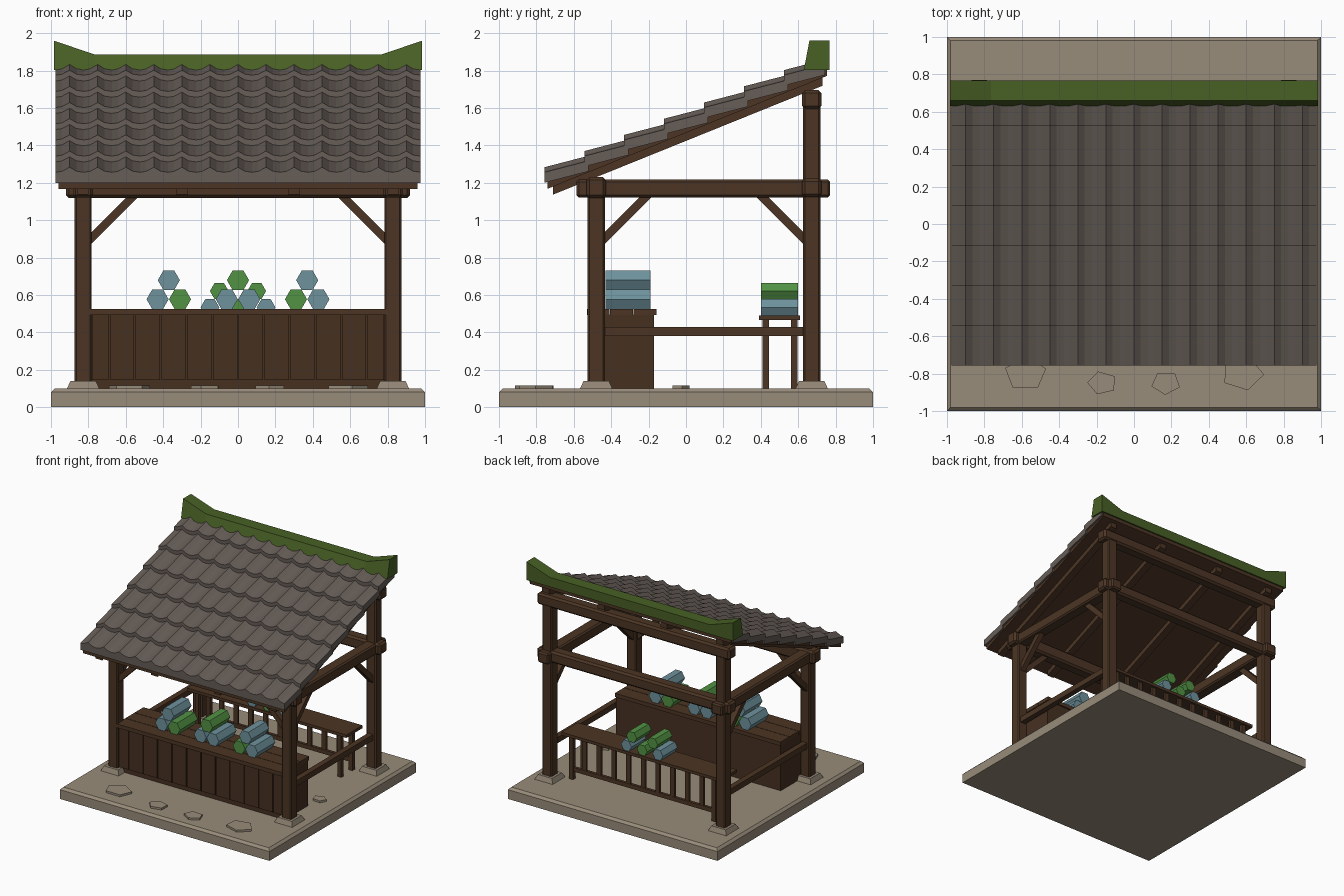
import bpy, bmesh, math
from mathutils import Vector, Matrix

if "Cube" in bpy.data.objects:
    bpy.data.objects.remove(bpy.data.objects["Cube"])


def material(name, rgb):
    m = bpy.data.materials.new(name)
    lin = [((c / 255 + 0.055) / 1.055) ** 2.4 for c in rgb]
    m.diffuse_color = (*lin, 1)
    m.use_nodes = True
    m.node_tree.nodes["Principled BSDF"].inputs["Base Color"].default_value = m.diffuse_color
    return m


WOOD = material("brown_wood", (76, 53, 36))
PANEL = material("dark_counter_wood", (70, 48, 32))
STONE = material("tan_stone", (152, 140, 122))
FOOT = material("grey_stone", (144, 132, 115))
TILE = material("grey_tile", (102, 93, 87))
RIDGE = material("moss_green", (72, 96, 36))
BLUE = material("blue_cloth", (110, 146, 156))
GREEN = material("green_cloth", (82, 146, 68))


def finish(name, bm, mat, bevel=0):
    bmesh.ops.recalc_face_normals(bm, faces=bm.faces)
    me = bpy.data.meshes.new(name)
    bm.to_mesh(me)
    bm.free()
    me.materials.append(mat)
    ob = bpy.data.objects.new(name, me)
    bpy.context.collection.objects.link(ob)
    if bevel:
        mod = ob.modifiers.new("chamfer", 'BEVEL')
        mod.width = bevel
        mod.segments = 1
    return ob


def box(name, x, y, z, mat=WOOD, bevel=0):
    """Box from (min, max) ranges."""
    bm = bmesh.new()
    bmesh.ops.create_cube(bm, size=1)
    for v in bm.verts:
        v.co = [r[0] + (c + 0.5) * (r[1] - r[0]) for c, r in zip(v.co, (x, y, z))]
    return finish(name, bm, mat, bevel)


def loft(name, a, b, mat, bevel=0):
    """Solid between two matching outlines."""
    bm = bmesh.new()
    va, vb = ([bm.verts.new(p) for p in ring] for ring in (a, b))
    bm.faces.new(va)
    bm.faces.new(vb[::-1])
    for i in range(len(a)):
        j = (i + 1) % len(a)
        bm.faces.new((va[i], va[j], vb[j], vb[i]))
    return finish(name, bm, mat, bevel)


def rect(cx, cy, h, z):
    return [(cx + sx * h, cy + sy * h, z) for sx, sy in ((-1, -1), (1, -1), (1, 1), (-1, 1))]


def yz_prism(name, pts, x0, x1, mat):
    return loft(name, [(x0, y, z) for y, z in pts], [(x1, y, z) for y, z in pts], mat)


def strut(name, p, q, t):
    """Square bar between two points."""
    p, q = Vector(p), Vector(q)
    d = q - p
    bm = bmesh.new()
    bmesh.ops.create_cube(bm, size=1)
    bmesh.ops.scale(bm, vec=(t, t, d.length), verts=bm.verts)
    rot = d.to_track_quat('Z', 'Y').to_matrix().to_4x4()
    bmesh.ops.transform(bm, matrix=Matrix.Translation((p + q) / 2) @ rot, verts=bm.verts)
    return finish(name, bm, WOOD)


# Ground slab with chamfered top edge
box("ground_slab", (-1, 1), (-1, 1), (0, 0.08), STONE)
loft("slab_top", rect(0, 0, 1, 0.08), rect(0, 0, 0.98, 0.1), STONE)

# Stepping stones
for x, y, r, a in ((-0.58, -0.8, 0.115, 0.3), (-0.17, -0.85, 0.08, 0.6), (0.17, -0.85, 0.08, 0.9),
                   (0.58, -0.8, 0.115, 1.2), (0.8, -0.03, 0.06, 0.2)):
    ring = [(x + r * math.cos(a + i * math.tau / 5), y + 0.8 * r * math.sin(a + i * math.tau / 5))
            for i in range(5)]
    loft("stepping_stone", [(*p, 0.09) for p in ring], [(*p, 0.117) for p in ring], STONE)

# Posts, footings, side beams, rails and braces
FY, BY, PX = -0.48, 0.672, 0.828
for s in (-1, 1):
    px = s * PX
    for y, top in ((FY, 1.2), (BY, 1.65)):
        box("post", (px - 0.046, px + 0.046), (y - 0.046, y + 0.046), (0.1, top), WOOD, 0.01)
        loft("post_footing", rect(px, y, 0.086, 0.1), rect(px, y, 0.068, 0.14), FOOT)
    box("side_beam", (px - 0.052, px + 0.052), (-0.585, 0.77), (1.122, 1.217), WOOD, 0.012)
    box("side_rail", (px - 0.024, px + 0.024), (FY, BY), (0.38, 0.43))
    strut("side_brace", (px, FY + 0.03, 0.89), (px, FY + 0.28, 1.14), 0.045)
    strut("side_brace", (px, BY - 0.03, 0.89), (px, BY - 0.28, 1.14), 0.045)
    strut("front_brace", (px - s * 0.03, FY, 0.89), (px - s * 0.28, FY, 1.14), 0.045)

# Cross beams
for name, y, z in (("front_beam", FY, 1.118), ("back_middle_beam", BY, 1.124), ("back_top_beam", BY, 1.595)):
    top = 1.23 if y == FY else z + 0.1
    box(name, (-0.92, 0.92), (y - 0.052, y + 0.052), (z, top), WOOD, 0.016)

# Roof deck and rafters
SLOPE = 0.404


def deck(y):
    return 1.22 + SLOPE * (y + 0.71)


def slab(y0, y1, hi, lo):
    return [(y0, deck(y0) - hi), (y1, deck(y1) - hi), (y1, deck(y1) - lo), (y0, deck(y0) - lo)]


yz_prism("roof_deck", slab(-0.74, 0.755, 0, 0.04), -0.96, 0.96, WOOD)
for x in (-0.83, -0.3, 0.3, 0.83):
    yz_prism("rafter", slab(-0.71, 0.73, 0.03, 0.083), x - 0.032, x + 0.032, WOOD)

# Overlapping rows of wavy tiles
WAVE = ((0, 0.027), (0.036, 0.006), (0.075, 0), (0.108, 0.005))
profile = [(-1.05 + 0.15 * k + dx, h) for k in range(14) for dx, h in WAVE]
profile = [(-0.975, 0)] + [p for p in profile if -0.97 < p[0] < 0.97] + [(0.975, 0)]
for row in range(7):
    y0 = -0.757 + 0.2133 * row
    z0 = 1.2 + 0.0865 * row
    length = 0.235 if row < 6 else 0.22
    dz = 0.26 * length
    bm = bmesh.new()
    grid = []
    for x, h in profile:
        grid.append([bm.verts.new(p) for p in ((x, y0, z0), (x, y0, z0 + 0.056 + h),
                     (x, y0 + length, z0 + 0.056 + h + dz), (x, y0 + length, z0 + dz))])
    for a, b in zip(grid, grid[1:]):
        for i in range(4):
            j = (i + 1) % 4
            bm.faces.new((a[i], a[j], b[j], b[i]))
    bm.faces.new(grid[0])
    bm.faces.new(grid[-1])
    finish("tile_row", bm, TILE)

# Green ridge with upswept ends
bm = bmesh.new()
rings = []
for x, top in ((-0.985, 1.96), (-0.765, 1.885), (0.765, 1.885), (0.985, 1.96)):
    rings.append([bm.verts.new(p) for p in ((x, 0.63, 1.803), (x, 0.66, top), (x, 0.767, top), (x, 0.767, 1.803))])
for a, b in zip(rings, rings[1:]):
    for i in range(4):
        j = (i + 1) % 4
        bm.faces.new((a[i], a[j], b[j], b[i]))
bm.faces.new(rings[0])
bm.faces.new(rings[-1])
finish("roof_ridge", bm, RIDGE)

# Counter: body, front boards, plank top
box("counter_body", (-0.785, 0.785), (-0.485, -0.17), (0.1, 0.495), PANEL)
W = 1.57 / 11.4
for i in range(12):
    x0 = max(-0.785, -0.785 + (i - 0.3) * W)
    x1 = min(0.785, -0.785 + (i + 0.7) * W)
    box("counter_board", (x0 + 0.004, x1 - 0.004), (-0.505, -0.48), (0.145, 0.495), PANEL)
for i in range(3):
    y0 = -0.53 + 0.125 * i
    box("counter_plank", (-0.79, 0.79), (y0, y0 + 0.121), (0.492, 0.525), WOOD)

# Back bench with slatted rear
box("bench_seat", (-0.76, 0.76), (0.39, 0.61), (0.465, 0.49))
for s in (-1, 1):
    for y in (0.427, 0.578):
        box("bench_leg", (s * 0.68 - 0.018, s * 0.68 + 0.018), (y - 0.017, y + 0.017), (0.1, 0.465))
box("bench_lower_rail", (-0.68, 0.68), (0.565, 0.59), (0.17, 0.205))
for i in range(9):
    x = -0.56 + 0.14 * i
    box("bench_slat", (x - 0.02, x + 0.02), (0.568, 0.588), (0.2, 0.465))


# Hexagonal cloth rolls
def roll(x, z, r, y0, y1, mat):
    ring = [(x + r * math.cos(i * math.pi / 3), z + r * math.sin(i * math.pi / 3)) for i in range(6)]
    loft("cloth_roll", [(a, y0, b) for a, b in ring], [(a, y1, b) for a, b in ring], mat)


for cx, left, right, top in ((-0.37, BLUE, GREEN, BLUE), (0, BLUE, BLUE, GREEN), (0.37, GREEN, BLUE, BLUE)):
    for dx, z, mat in ((-0.06, 0.577, left), (0.06, 0.577, right), (0, 0.679, top)):
        roll(cx + dx, z, 0.059, -0.43, -0.19, mat)
for x, z, mat in ((-0.15, 0.534, BLUE), (0, 0.534, GREEN), (0.15, 0.534, BLUE),
                  (-0.1, 0.621, GREEN), (0.1, 0.621, GREEN)):
    roll(x, z, 0.05, 0.4, 0.6, mat)
